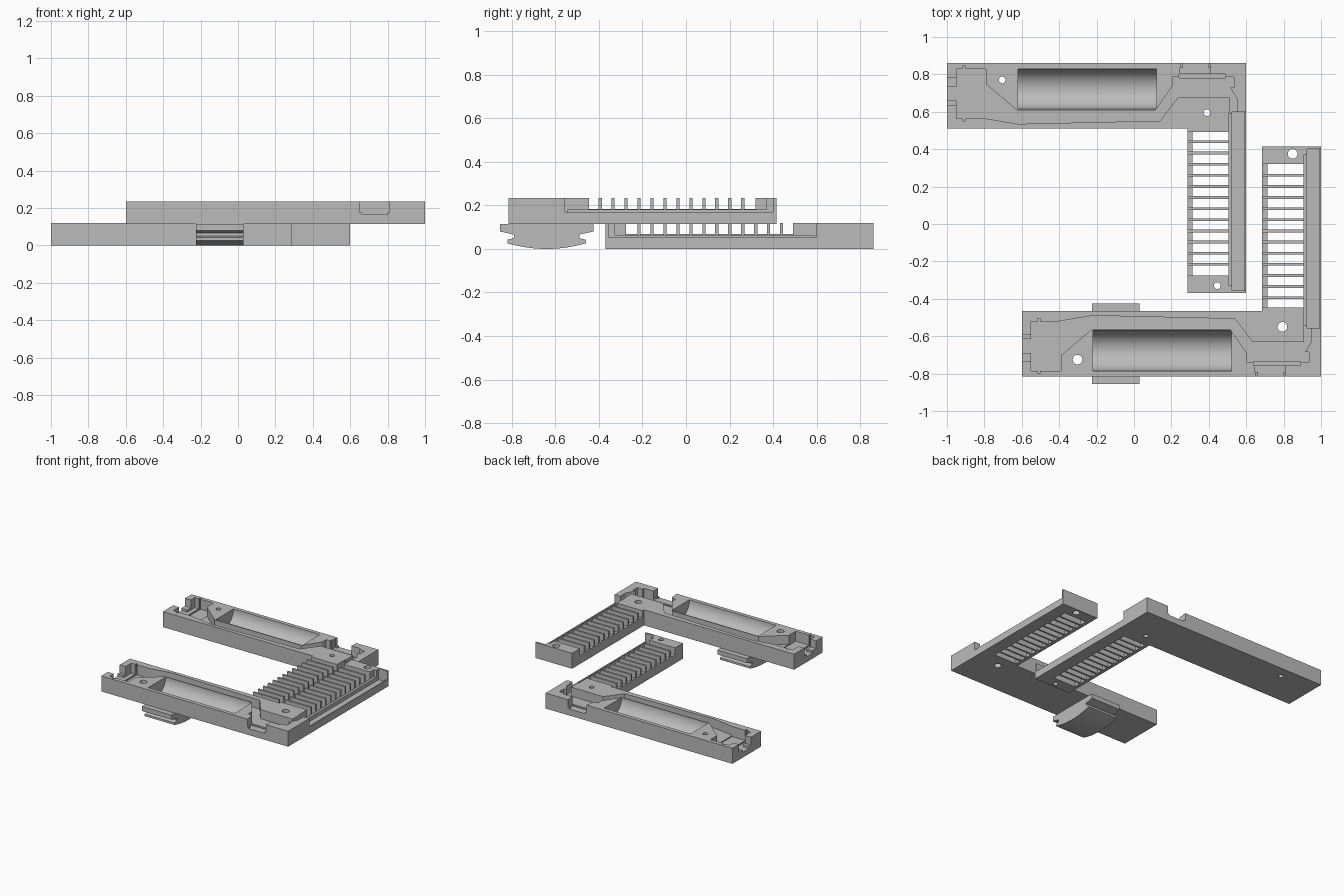
import bpy, bmesh, math
from mathutils import Matrix, Vector

if "Cube" in bpy.data.objects:
    bpy.data.objects.remove(bpy.data.objects["Cube"])

grey = bpy.data.materials.new("plain_grey")
grey.diffuse_color = (0.5, 0.5, 0.5, 1)
grey.use_nodes = True
grey.node_tree.nodes["Principled BSDF"].inputs["Base Color"].default_value = grey.diffuse_color
H = 0.12  # shell height


def solid(name, pts, a, b, axis="z"):
    """Extrude a closed profile from a to b along z (xy profile) or x (yz profile)."""
    put = (lambda p, t: (p[0], p[1], t)) if axis == "z" else (lambda p, t: (t, p[0], p[1]))
    bm = bmesh.new()
    face = bm.faces.new([bm.verts.new(put(p, a)) for p in pts])
    ext = bmesh.ops.extrude_face_region(bm, geom=[face])
    move = Vector(put((0, 0), b - a))
    bmesh.ops.translate(bm, vec=move, verts=[v for v in ext["geom"] if isinstance(v, bmesh.types.BMVert)])
    bmesh.ops.recalc_face_normals(bm, faces=bm.faces)
    me = bpy.data.meshes.new(name)
    bm.to_mesh(me)
    bm.free()
    me.materials.append(grey)
    ob = bpy.data.objects.new(name, me)
    bpy.context.collection.objects.link(ob)
    return ob


def rect(x0, x1, y0, y1):
    return [(x0, y0), (x1, y0), (x1, y1), (x0, y1)]


def circle(x, y, r, n=32):
    return [(x + r * math.cos(2 * math.pi * i / n), y + r * math.sin(2 * math.pi * i / n)) for i in range(n)]


def cut(body, pts, a, b=0.2, axis="z"):
    """Subtract an extruded profile from the body and discard the cutter."""
    tool = solid("cutter", pts, a, b, axis)
    tool.hide_render = True
    mod = body.modifiers.new("cut", "BOOLEAN")
    mod.operation, mod.solver, mod.object = "DIFFERENCE", "EXACT", tool
    bpy.context.view_layer.objects.active = body
    bpy.ops.object.modifier_apply(modifier=mod.name)
    bpy.data.objects.remove(tool)


def smooth(ob):
    bpy.ops.object.select_all(action="DESELECT")
    ob.select_set(True)
    bpy.context.view_layer.objects.active = ob
    bpy.ops.object.shade_smooth_by_angle(angle=math.radians(25))


# L-shaped lower shell
lower = solid("lower_shell", [(-1, 0.51), (0.285, 0.51), (0.285, -0.37), (0.6, -0.37), (0.6, 0.86), (-1, 0.86)], 0, H)

# Round battery trough
cut(lower, circle(0.7225, H, 0.1075, 64), -0.62, 0.12, "x")

# Wire channel running beside the trough to the arm
cut(lower, [(-0.80, 0.565), (-0.62, 0.535), (0.14, 0.552), (0.235, 0.677), (0.51, 0.677), (0.51, 0.59),
            (0.55, 0.59), (0.55, 0.67), (0.51, 0.737), (0.205, 0.737), (0.115, 0.608), (-0.625, 0.608),
            (-0.80, 0.755)], 0.05)

# End connector pocket, its cross slot and the stepped cable opening
cut(lower, rect(-0.95, -0.79, 0.565, 0.83), 0.042)
cut(lower, rect(-0.917, -0.902, 0.55, 0.845), 0.034)
cut(lower, rect(-1.1, -0.94, 0.66, 0.735), 0.042)
cut(lower, rect(-1.1, -0.94, 0.635, 0.78), 0.06)

# Button pocket and the notch through the outer wall
cut(lower, rect(0.205, 0.535, 0.73, 0.785), 0.05)
cut(lower, rect(0.24, 0.49, 0.78, 0.802), 0.04)
cut(lower, rect(0.245, 0.41, 0.795, 0.835), 0.05)
notch = [(0.25, 0.2), (0.25, 0.065), (0.265, 0.05), (0.395, 0.05), (0.41, 0.065), (0.41, 0.2)]
tool_lo = [(x, 0.82) for x, z in notch]
cut(lower, rect(0.25, 0.41, 0.82, 0.9), 0.06)
cut(lower, rect(0.262, 0.398, 0.82, 0.9), 0.05)

# Arm edge: open side, inner ledge and strip groove
cut(lower, rect(0.525, 0.7, -0.355, 0.6), 0.055)
cut(lower, rect(0.525, 0.59, -0.355, 0.6), 0.035)
cut(lower, rect(0.505, 0.53, -0.325, 0.59), 0.065)

# Vent slots, leaving thin upright ribs between them
pitch, rib = 0.0595, 0.0145
for i in range(13):
    y = -0.275 + i * pitch
    y0, y1 = y + (rib / 2 if i else 0), y + pitch - rib / 2
    cut(lower, rect(0.25, 0.506, y0, y1), 0.068)
    cut(lower, rect(0.313, 0.506, y0, y1), -0.1)

# Mirrored copy becomes the upper shell
upper = lower.copy()
upper.data = lower.data.copy()
upper.name = upper.data.name = "upper_shell"
bpy.context.collection.objects.link(upper)
upper.data.transform(Matrix.Translation((0.4, 0.045, 0.115)) @ Matrix.Diagonal((1, -1, 1, 1)))
upper.data.flip_normals()

# Screw holes: narrow in the lower shell, wide in the upper
for x, y in [(-0.705, 0.77), (0.39, 0.595), (0.445, -0.33)]:
    cut(lower, circle(x, y, 0.018, 24), -0.1, 0.3)
    cut(upper, circle(x + 0.403, 0.045 - y, 0.026, 24), -0.1, 0.4)

# Curved mounting clip under the upper shell
half = [(0.215, 0.115), (0.215, 0.08), (0.15, 0.066), (0.15, 0.05), (0.18, 0.042), (0.18, 0.026)]
arc = [(0.18 - 0.36 * i / 16, 0.026 * (1 - 2 * i / 16) ** 2) for i in range(1, 16)]
profile = half + arc + [(-y, z) for y, z in reversed(half)]
clip = solid("mounting_clip", [(y - 0.64, z) for y, z in profile], -0.225, 0.03, "x")

for ob in (lower, upper, clip):
    smooth(ob)
